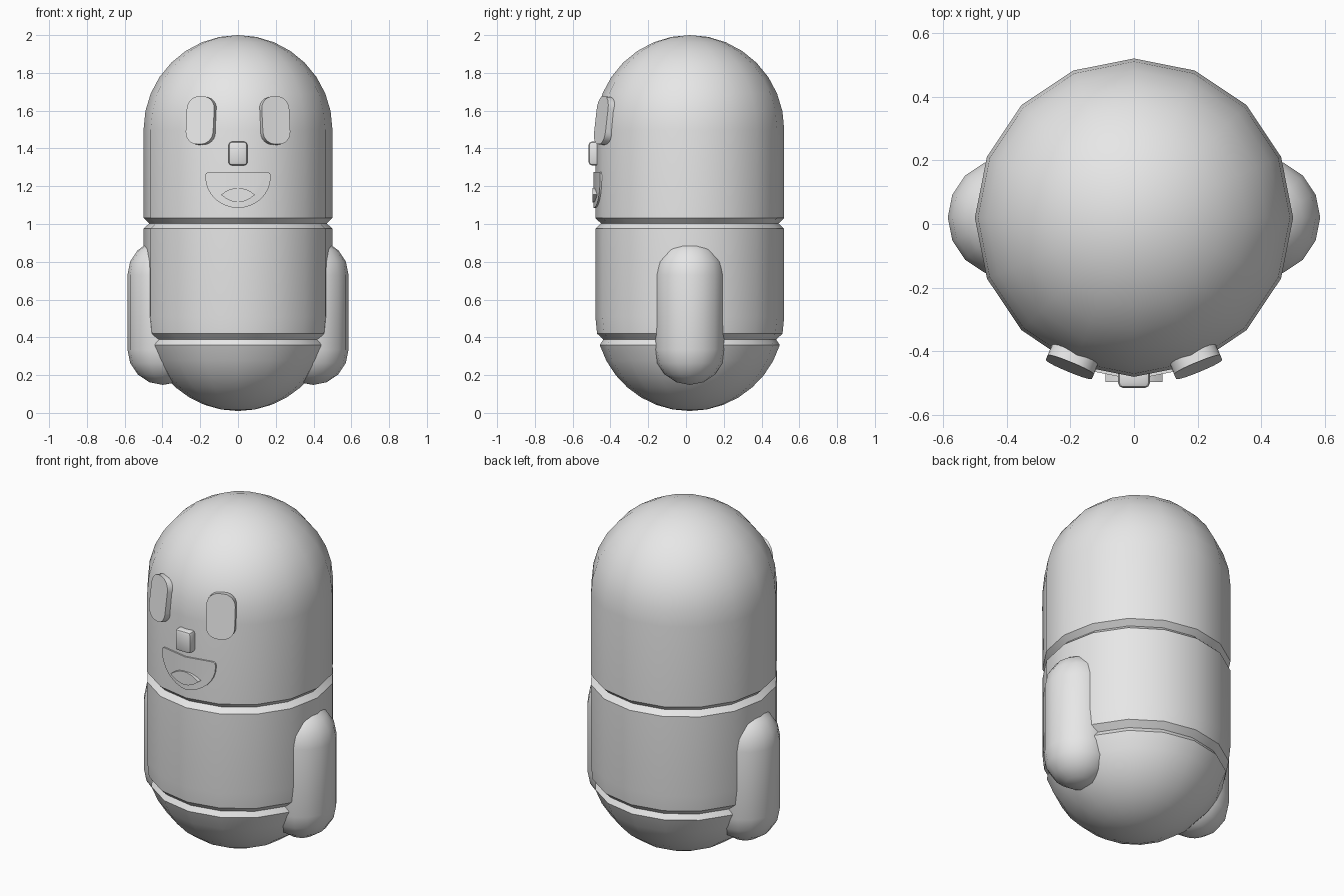
import bpy, bmesh, math
from mathutils import Vector

cube = bpy.data.objects.get("Cube")
if cube:
    bpy.data.objects.remove(cube, do_unlink=True)

GREY = (0.8, 0.8, 0.8, 1.0)
mat = bpy.data.materials.new("plain_grey")
mat.use_nodes = True
mat.diffuse_color = GREY
mat.node_tree.nodes["Principled BSDF"].inputs["Base Color"].default_value = GREY


def finish(name, bm, location=(0, 0, 0), rotation=(0, 0, 0)):
    """Turn a bmesh into a named, smooth-shaded object."""
    bmesh.ops.recalc_face_normals(bm, faces=bm.faces)
    mesh = bpy.data.meshes.new(name)
    bm.to_mesh(mesh)
    bm.free()
    mesh.materials.append(mat)
    obj = bpy.data.objects.new(name, mesh)
    obj.location, obj.rotation_euler = location, rotation
    bpy.context.collection.objects.link(obj)
    bpy.ops.object.select_all(action="DESELECT")
    obj.select_set(True)
    bpy.context.view_layer.objects.active = obj
    bpy.ops.object.shade_smooth_by_angle(angle=math.radians(30))
    return obj


def lathe(name, profile, location, segments=16):
    """Revolve (radius, height) points about the z axis."""
    bm = bmesh.new()
    verts = [bm.verts.new((r, 0, z)) for r, z in profile]
    edges = [bm.edges.new(pair) for pair in zip(verts, verts[1:])]
    bmesh.ops.spin(bm, geom=verts + edges, cent=(0, 0, 0), axis=(0, 0, 1),
                   angle=math.tau, steps=segments, use_merge=True)
    bmesh.ops.remove_doubles(bm, verts=bm.verts, dist=0.0001)
    return finish(name, bm, location)


def arc(radius, centre, start, end, steps):
    """Points (radius, height) along part of a circle; angles are degrees."""
    angles = [math.radians(start + (end - start) * i / steps) for i in range(steps + 1)]
    return [(radius * math.cos(a), centre + radius * math.sin(a)) for a in angles]


def prism(bm, outline, front, back):
    """Solid with an (x, z) outline; front and back give y at each x."""
    a = [bm.verts.new((x, front(x), z)) for x, z in outline]
    b = [bm.verts.new((x, back(x), z)) for x, z in outline]
    bm.faces.new(a)
    bm.faces.new(b[::-1])
    for i in range(len(a)):
        j = (i + 1) % len(a)
        bm.faces.new((a[i], a[j], b[j], b[i]))


def rounded_rect(w, h, r, steps=6):
    """Outline of a rectangle with round corners."""
    pts = []
    for k, (sx, sz) in enumerate([(1, 1), (-1, 1), (-1, -1), (1, -1)]):
        for i in range(steps + 1):
            a = math.radians(90 * (k + i / steps))
            pts.append((sx * (w / 2 - r) + r * math.cos(a),
                        sz * (h / 2 - r) + r * math.sin(a)))
    return pts


# Body: one capsule with two V-shaped grooves
R, MID = 0.5, 0.02
profile = arc(R, 0.51, -90, -17.5, 7)
profile += [(0.458, 0.388), (0.491, 0.42), (R, 0.51), (R, 0.975), (0.47, 1.003), (R, 1.032)]
profile += arc(R, 1.5, 0, 90, 8)
lathe("body", profile, (0, MID, 0))

# Arms: capsules half sunk into the body sides
arm_r = 0.187
arm = arc(arm_r, 0.335, -90, 0, 4) + arc(arm_r, 0.73, 0, 90, 4)
for side, label in ((1, "left"), (-1, "right")):
    lathe(label + "_arm", arm, (side * 0.398, MID, 0))

# Eyes: rounded plates turned outward and leaning back
for side, label in ((1, "left"), (-1, "right")):
    bm = bmesh.new()
    prism(bm, rounded_rect(0.157, 0.255, 0.066), lambda x: -0.02, lambda x: 0.02)
    finish(label + "_eye", bm, (side * 0.194, -0.431, 1.547),
           (math.radians(-7), 0, side * math.radians(22.5)))

# Nose: small bevelled block
bm = bmesh.new()
bmesh.ops.create_cube(bm, size=1)
bmesh.ops.scale(bm, vec=Vector((0.1, 0.07, 0.125)), verts=bm.verts)
bmesh.ops.bevel(bm, geom=bm.edges[:], offset=0.016, segments=2, profile=0.5, affect="EDGES")
finish("nose", bm, (0, -0.48, 1.373))

# Mouth: half-ellipse plate folded to follow the body
bm = bmesh.new()
for side in (1, -1):
    half = [(0, 1.275), (side * 0.16, 1.275), (side * 0.17, 1.268)]
    half += [(side * 0.173 * math.cos(a), 1.25 - 0.165 * math.sin(a))
             for a in (math.pi / 2 * i / 8 for i in range(9))]
    prism(bm, half, lambda x: -0.489 + 0.2 * abs(x), lambda x: -0.46 + 0.2 * abs(x))
bmesh.ops.remove_doubles(bm, verts=bm.verts, dist=0.0001)
inner = [f for f in bm.faces if all(abs(v.co.x) < 0.0005 for v in f.verts)]
bmesh.ops.delete(bm, geom=inner, context="FACES")
finish("mouth", bm)

# Tongue: flat lens-shaped plate
bm = bmesh.new()
steps = [-1 + i / 4 for i in range(9)]
lens = [(0.09 * t, 1.155 + 0.036 * (1 - t * t)) for t in steps]
lens += [(0.09 * t, 1.155 - 0.04 * (1 - t * t)) for t in steps[-2:0:-1]]
prism(bm, lens, lambda x: -0.496, lambda x: -0.465)
finish("tongue", bm)
